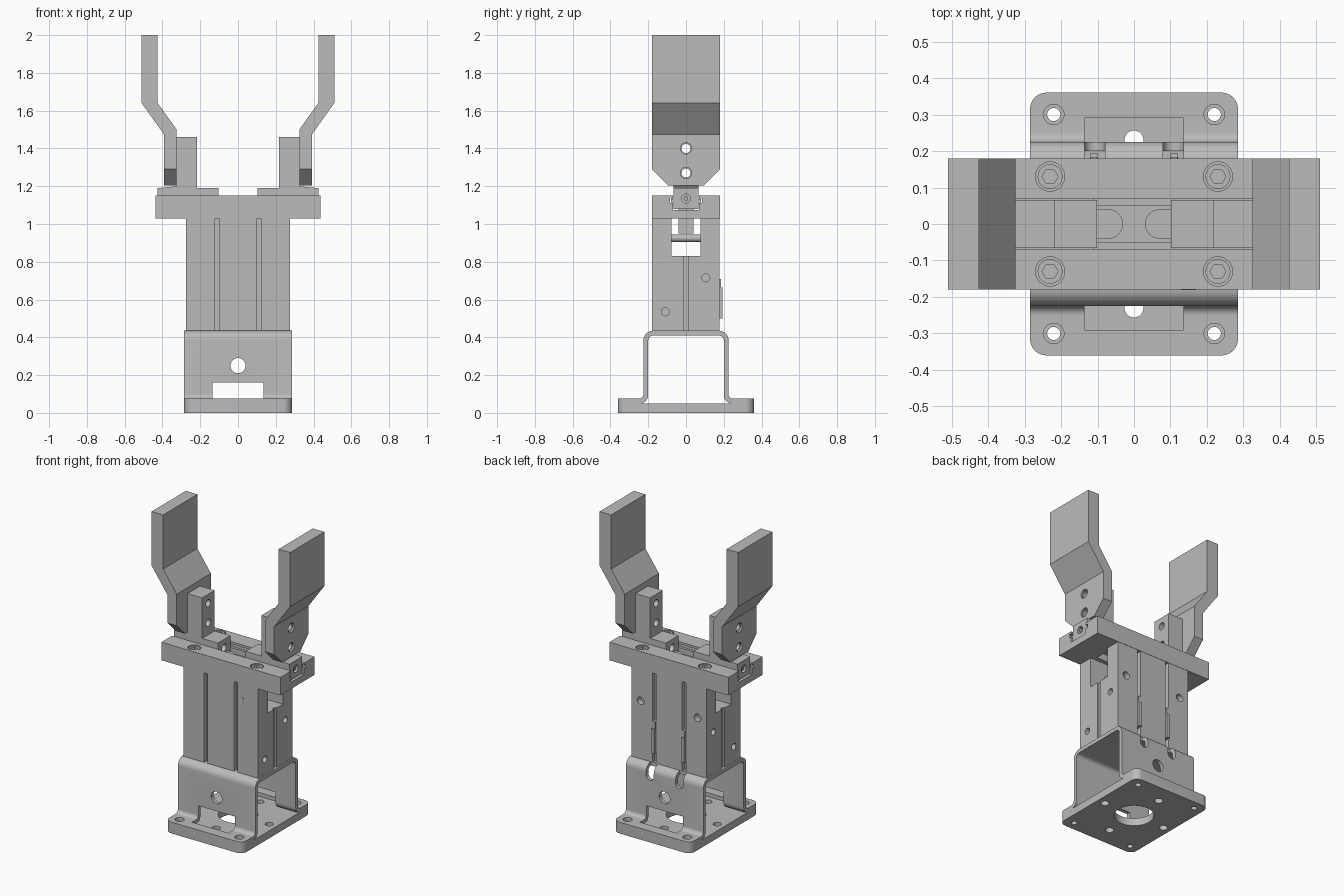
import bpy, bmesh, math
from mathutils import Vector

if "Cube" in bpy.data.objects:
    bpy.data.objects.remove(bpy.data.objects["Cube"])

grey = bpy.data.materials.new("satin_grey")
grey.use_nodes = True
grey.diffuse_color = (0.5, 0.5, 0.5, 1)
grey.node_tree.nodes["Principled BSDF"].inputs["Base Color"].default_value = (0.5, 0.5, 0.5, 1)

# Profile coordinates for each extrusion axis: x -> (y, z), y -> (x, z), z -> (x, y)
PLACE = {"x": lambda u, v, w: (w, u, v),
         "y": lambda u, v, w: (u, w, v),
         "z": lambda u, v, w: (u, v, w)}


def prism(name, pts, axis, lo, hi):
    """Extrude a closed profile along an axis."""
    bm = bmesh.new()
    face = bm.faces.new([bm.verts.new(PLACE[axis](u, v, lo)) for u, v in pts])
    ext = bmesh.ops.extrude_face_region(bm, geom=[face])["geom"]
    move = Vector(PLACE[axis](0, 0, hi - lo))
    bmesh.ops.translate(bm, vec=move, verts=[g for g in ext if isinstance(g, bmesh.types.BMVert)])
    bmesh.ops.recalc_face_normals(bm, faces=bm.faces)
    mesh = bpy.data.meshes.new(name)
    bm.to_mesh(mesh)
    bm.free()
    mesh.materials.append(grey)
    obj = bpy.data.objects.new(name, mesh)
    bpy.context.collection.objects.link(obj)
    return obj


def box(name, x0, x1, y0, y1, z0, z1):
    return prism(name, [(x0, y0), (x1, y0), (x1, y1), (x0, y1)], "z", z0, z1)


def disc(name, u, v, r, axis, lo, hi, n=32):
    ring = [(u + r * math.cos(math.tau * i / n), v + r * math.sin(math.tau * i / n)) for i in range(n)]
    return prism(name, ring, axis, lo, hi)


def rounded(pts, steps=8):
    """Round each (u, v, radius) corner of a right-angled profile."""
    out = []
    for i, (u, v, r) in enumerate(pts):
        p = Vector((u, v))
        if not r:
            out.append((u, v))
            continue
        a = (Vector(pts[i - 1][:2]) - p).normalized() * r
        b = (Vector(pts[(i + 1) % len(pts)][:2]) - p).normalized() * r
        for k in range(steps + 1):
            t = k / steps * math.pi / 2
            out.append(tuple(p + a + b - b * math.cos(t) - a * math.sin(t)))
    return out


def combine(obj, others, operation="DIFFERENCE"):
    """Apply booleans and discard the cutters."""
    bpy.context.view_layer.objects.active = obj
    for other in others:
        mod = obj.modifiers.new("cut", "BOOLEAN")
        mod.operation, mod.solver, mod.object = operation, "EXACT", other
        bpy.ops.object.modifier_apply(modifier=mod.name)
        bpy.data.objects.remove(other)


SIDES = (-1, 1)
CORNERS = [(sx, sy) for sx in SIDES for sy in SIDES]


def footprint(name, z0, z1):
    pts = [(-.285, -.36, .045), (.285, -.36, .045), (.285, .36, .045), (-.285, .36, .045)]
    return prism(name, rounded(pts), "z", z0, z1)


# Base plate with its ring of holes
base = footprint("base_plate", 0, .05)
cuts = [disc("c", 0, 0, .12, "z", -.1, .2, 48)]
cuts += [disc("c", x, y, .026, "z", -.1, .2) for x, y in ((.23, 0), (-.23, 0), (0, .23), (0, -.23))]
cuts += [disc("c", sx * .22, sy * .3, .018, "z", -.1, .2) for sx, sy in CORNERS]
combine(base, cuts)

# Bent sheet bracket standing on the base
half = [(.36, .05, 0), (.36, .075, 0), (.225, .075, .025), (.225, .435, .05)]
inner = [(-.2, .05, .045), (-.2, .41, .025), (.2, .41, .025), (.2, .05, .045)]
outline = half + [(-y, z, r) for y, z, r in reversed(half)] + inner
bracket = prism("bent_bracket", rounded(outline), "x", -.285, .285)
combine(bracket, [footprint("c", -.1, 1)], "INTERSECT")
cuts = [disc("c", 0, .25, .04, "y", -.5, .5)]
cuts += [disc("c", sx * .22, sy * .3, .028, "z", 0, .2) for sx, sy in CORNERS]
for s in SIDES:
    y0, y1 = sorted((s * .15, s * .29))
    cuts.append(box("c", -.135, .135, y0, y1, .04, .16))
    cuts.append(box("c", s * .108 - .028, s * .108 + .028, .175, .3, .365, .5))
    cuts.append(disc("c", s * .108, .365, .028, "y", .175, .3))
combine(bracket, cuts)

# Actuator body with grooves, window and blind holes
body = box("actuator_body", -.275, .275, -.18, .178, .435, 1.03)
cuts = [box("c", -.4, .4, -.078, .078, .83, 1.1)]
for s in SIDES:
    for sy in SIDES:
        y0, y1 = sorted((sy * .15, sy * .3))
        cuts.append(box("c", s * .11 - .013, s * .11 + .013, y0, y1, .4, 1.1))
    x0, x1 = sorted((s * .262, s * .4))
    cuts.append(box("c", x0, x1, -.014, .014, .4, .9))
    cuts.append(disc("c", s * .21, .82, .025, "y", .14, .3))
    for y, z in ((-.11, .535), (.105, .715)):
        x0, x1 = sorted((s * .235, s * .4))
        cuts.append(disc("c", y, z, .021, "x", x0, x1))
combine(body, cuts)
disc("pivot_pin", .15, .925, .02, "y", -.181, .17)
disc("pivot_pin_left", -.15, .925, .02, "y", -.17, .17)

# Position sensors seated in the rear grooves
for s in SIDES:
    box("sensor", s * .11 - .011, s * .11 + .011, .15, .193, .5, .665)
    box("sensor_tip", s * .11 - .009, s * .11 + .009, .15, .184, .665, .71)

# Guide rail with a T-shaped channel
rail = box("guide_rail", -.438, .438, -.18, .18, 1.03, 1.15)
cuts = [box("c", -.6, .6, -.068, .068, 1.075, 1.3),
        box("c", -.6, .6, -.085, .085, 1.11, 1.135),
        box("c", -.25, .25, -.05, .05, 1, 1.2)]
cuts += [disc("c", sx * .23, sy * .13, .04, "z", 1.12, 1.3) for sx, sy in CORNERS]
combine(rail, cuts)

# Socket screws
for sx, sy in CORNERS:
    screw = disc("socket_screw", sx * .23, sy * .13, .034, "z", 1.11, 1.147)
    combine(screw, [disc("c", sx * .23, sy * .13, .022, "z", 1.128, 1.2, 6)])

# Sliding jaws and gripping fingers
finger_side = [(.325, 1.205), (.392, 1.205), (.392, 1.475), (.51, 1.64), (.51, 2),
               (.425, 2), (.425, 1.64), (.325, 1.5)]
for s in SIDES:
    side = "left" if s > 0 else "right"
    jaw_profile = [(.102, 1.08), (.425, 1.08), (.425, 1.19), (.325, 1.2), (.325, 1.46),
                   (.218, 1.46), (.218, 1.19), (.102, 1.19)]
    jaw = prism(side + "_jaw", [(s * x, z) for x, z in jaw_profile], "y", -.066, .066)
    cuts = [disc("c", 0, z, .024, "x", -.6, .6) for z in (1.27, 1.40)]
    cuts.append(disc("c", 0, 1.135, .024, "x", *sorted((s * .39, s * .5))))
    cuts.append(disc("c", 0, 1.135, .024, "x", *sorted((s * .05, s * .14))))
    combine(jaw, cuts)
    disc(side + "_jaw_screw", 0, 1.135, .012, "x", *sorted((s * .36, s * .42)), 6)
    for sy in SIDES:
        y0, y1 = sorted((sy * .06, sy * .08))
        box(side + "_jaw_runner", *sorted((s * .11, s * .42)), y0, y1, 1.113, 1.132)
    disc(side + "_drive_lever", s * .07, 0, .04, "z", 1.0, 1.1)
    box(side + "_drive_link", *sorted((s * .07, s * .16)), -.04, .04, .95, 1.099)

    finger = prism(side + "_finger", [(s * x, z) for x, z in finger_side], "y", -.18, .18)
    cuts = [disc("c", 0, z, .024, "x", -.6, .6) for z in (1.27, 1.40)]
    cuts += [disc("c", 0, z, .03, "x", *sorted((s * .38, s * .6))) for z in (1.27, 1.40)]
    # Clipped lower corners
    for sy in SIDES:
        tri = [(sy * .09, 1.2), (sy * .18, 1.29), (sy * .3, 1.29), (sy * .3, 1.1), (sy * .09, 1.1)]
        cuts.append(prism("c", tri, "x", -.6, .6))
    combine(finger, cuts)

# Smooth the round parts and keep the edges sharp
bpy.ops.object.select_all(action="DESELECT")
for obj in bpy.context.scene.objects:
    if obj.type == "MESH":
        obj.select_set(True)
        bpy.context.view_layer.objects.active = obj
bpy.ops.object.shade_smooth_by_angle(angle=math.radians(30))
